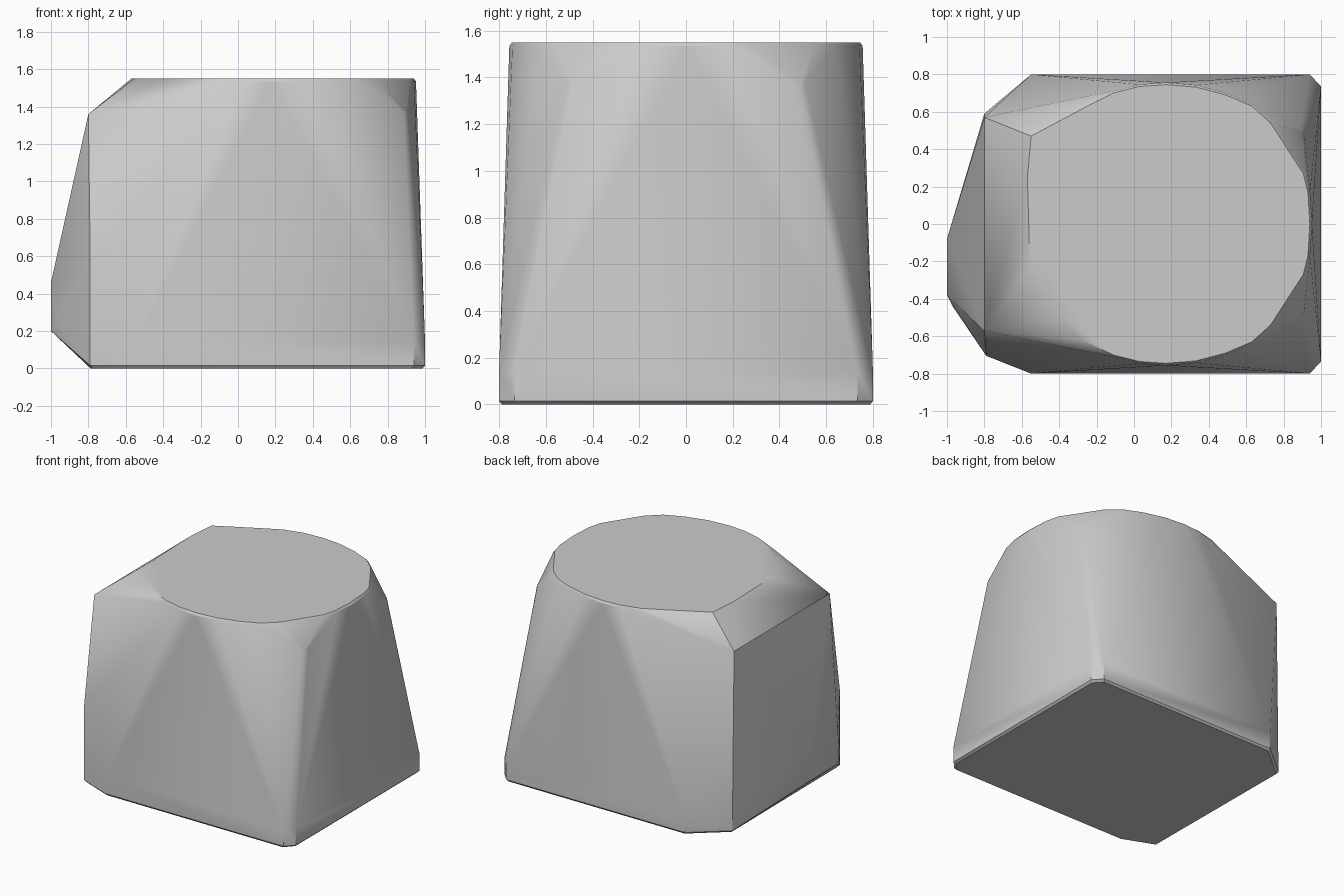
import bpy
import bmesh
import math
from mathutils import Vector

if "Cube" in bpy.data.objects:
    bpy.data.objects.remove(bpy.data.objects["Cube"], do_unlink=True)

HEIGHT = 1.55
BEVEL = 0.015


def both_sides(points):
    """Repeat points across the front-back centre plane."""
    return [Vector((x, s * y, z)) for x, y, z in points for s in (1, -1)]


def make_material(name, value):
    mat = bpy.data.materials.new(name)
    mat.use_nodes = True
    colour = (value, value, value, 1)
    mat.diffuse_color = colour
    mat.node_tree.nodes["Principled BSDF"].inputs["Base Color"].default_value = colour
    return mat


points = []

# Rounded top rim, with a tiny bevel below it
rim = [(0.94, 0), (0.93, 0.17), (0.905, 0.27), (0.73, 0.54), (0.63, 0.63),
       (0.49, 0.69), (0.33, 0.732), (0.17, 0.745), (0.03, 0.735), (-0.11, 0.7)]
centre = Vector((0.17, 0, 0))
for p in both_sides([(x, y, HEIGHT) for x, y in rim]):
    points.append(p)
    outer = centre + (p - centre) * 1.015
    outer.z = HEIGHT - BEVEL
    points.append(outer)

# Straight cut on the side of the top, uneven front to back
for x, y in [(-0.25, 0.63), (-0.55, 0.47), (-0.57, 0.25), (-0.56, -0.1),
             (-0.55, -0.22), (-0.39, -0.5), (-0.28, -0.62)]:
    points.append(Vector((x, y, HEIGHT)))

# Upper corners under the rim
points += both_sides([(0.9, 0.49, 1.37), (0.91, 0.46, 1.37), (0.885, 0.51, 1.37),
                      (-0.8, 0.57, 1.36)])

# Base outline: short upright corners, with a small bevel at the ground
base = both_sides([(1, 0.735, 0), (0.94, 0.8, 0), (-0.55, 0.8, 0)])
for p in base:
    points.append(Vector((p.x, p.y, 0.14)))
base += [Vector((-0.8, 0.59, 0)), Vector((-0.79, -0.705, 0))]
for p in base:
    points.append(Vector((p.x, p.y, BEVEL)))
    points.append(Vector((p.x * 0.985, p.y * 0.985, 0)))
points.append(Vector((-0.79, -0.705, 0.58)))

# Bulge on the sloping side
for y in (-0.08, -0.38):
    for z in (0.2, 0.46):
        points.append(Vector((-1, y, z)))
points.append(Vector((-0.97, -0.44, 0.25)))

# Skin the points as one convex body
bm = bmesh.new()
for p in points:
    bm.verts.new(p)
hull = bmesh.ops.convex_hull(bm, input=bm.verts)
bmesh.ops.delete(bm, geom=[v for v in bm.verts if not v.link_faces], context="VERTS")
bmesh.ops.dissolve_limit(bm, angle_limit=math.radians(0.5),
                         verts=bm.verts, edges=bm.edges)
bmesh.ops.recalc_face_normals(bm, faces=bm.faces)
mesh = bpy.data.meshes.new("tapered_body")
bm.to_mesh(mesh)
bm.free()

body = bpy.data.objects.new("tapered_body", mesh)
bpy.context.collection.objects.link(body)
mesh.materials.append(make_material("plain_grey", 0.6))

bpy.ops.object.select_all(action="DESELECT")
body.select_set(True)
bpy.context.view_layer.objects.active = body
bpy.ops.object.shade_smooth_by_angle(angle=math.radians(30))
